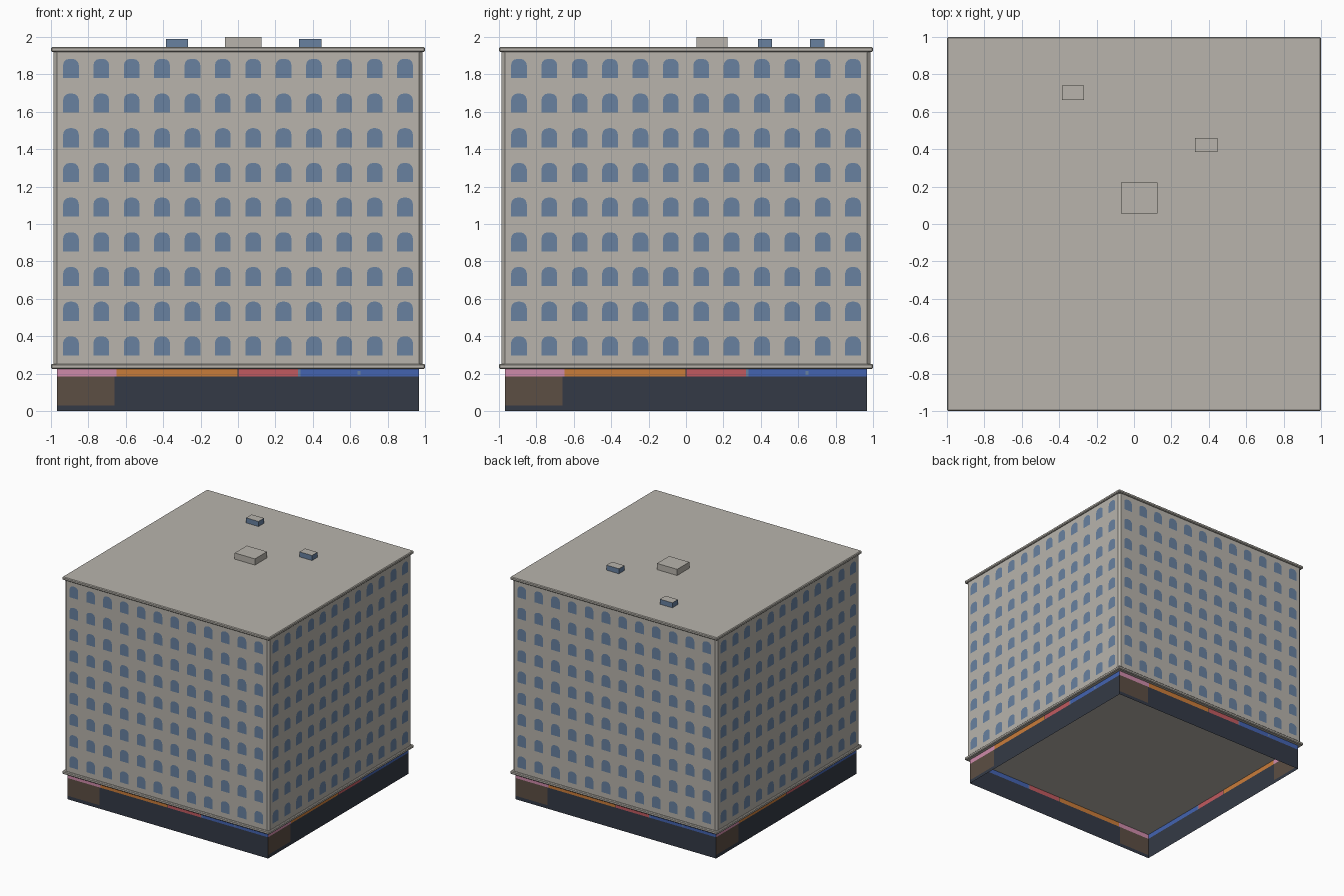
import bpy, bmesh, math
from mathutils import Matrix

if "Cube" in bpy.data.objects:
    bpy.data.objects.remove(bpy.data.objects["Cube"])


def material(name, rgb):
    """Flat material from 0-255 sRGB values."""
    m = bpy.data.materials.new(name)
    lin = [((c / 255 + 0.055) / 1.055) ** 2.4 for c in rgb]
    m.diffuse_color = (*lin, 1)
    m.use_nodes = True
    m.node_tree.nodes["Principled BSDF"].inputs["Base Color"].default_value = m.diffuse_color
    return m


STONE = material("warm_grey_stone", (184, 180, 172))
GLASS = material("window_blue", (104, 129, 160))
DARK = material("dark_shopfront", (52, 58, 70))
BROWN = material("brown_door", (92, 78, 67))
PINK = material("pink_sign", (207, 139, 170))
ORANGE = material("orange_sign", (201, 124, 58))
RED = material("red_sign", (192, 90, 96))
BLUE = material("blue_sign", (67, 99, 176))


def finish(name, bm, mats):
    me = bpy.data.meshes.new(name)
    bm.to_mesh(me)
    bm.free()
    for m in mats:
        me.materials.append(m)
    ob = bpy.data.objects.new(name, me)
    bpy.context.collection.objects.link(ob)
    return ob


def box(name, lo, hi, mats, bevel=0.0, top_index=0):
    """Box between two corners, with an optional chamfer and top material."""
    bm = bmesh.new()
    bmesh.ops.create_cube(bm, size=1)
    for v in bm.verts:
        v.co = [(a + b) / 2 + c * (b - a) for a, b, c in zip(lo, hi, v.co)]
    bm.normal_update()
    if bevel:
        bmesh.ops.bevel(bm, geom=bm.edges[:], offset=bevel, segments=1,
                        affect='EDGES')
    for f in bm.faces:
        if f.normal.z > 0.9:
            f.material_index = top_index
    return finish(name, bm, mats)


def four_sides(bm):
    """Repeat the front geometry on the other three sides."""
    front = bm.verts[:] + bm.edges[:] + bm.faces[:]
    for i in (1, 2, 3):
        dup = bmesh.ops.duplicate(bm, geom=front)["geom"]
        verts = [g for g in dup if isinstance(g, bmesh.types.BMVert)]
        bmesh.ops.rotate(bm, verts=verts, cent=(0, 0, 0),
                         matrix=Matrix.Rotation(i * math.pi / 2, 3, 'Z'))


def panel(bm, x0, x1, z0, z1, y, index):
    vs = [bm.verts.new(p) for p in
          ((x0, y, z0), (x1, y, z0), (x1, y, z1), (x0, y, z1))]
    bm.faces.new(vs).material_index = index


# Ground floor: open-bottomed shopfront walls with a band of coloured signs
B, SIGN_Z, TOP_Z = 0.968, 0.185, 0.228
shop_mats = [DARK, BROWN, PINK, ORANGE, RED, BLUE, GLASS]
bm = bmesh.new()
panel(bm, -B, -0.66, 0, 0.03, -B, 0)
panel(bm, -B, -0.66, 0.03, SIGN_Z, -B, 1)
panel(bm, -0.66, B, 0, SIGN_Z, -B, 0)
for x0, x1, index in ((-B, -0.65, 2), (-0.65, -0.003, 3), (-0.003, 0.003, 0),
                      (0.003, 0.32, 4), (0.32, 0.335, 6), (0.335, B, 5)):
    panel(bm, x0, x1, SIGN_Z, TOP_Z, -B, index)
panel(bm, 0.64, 0.655, 0.193, 0.215, -B - 0.002, 6)
four_sides(bm)
finish("shopfront_walls", bm, shop_mats)

# Main block with narrow chamfered corners
W, C = 0.987, 0.969
bm = bmesh.new()
outline = [(-C, -W), (C, -W), (W, -C), (W, C), (C, W), (-C, W), (-W, C), (-W, -C)]
base = bm.faces.new([bm.verts.new((x, y, 0.24)) for x, y in outline])
ext = bmesh.ops.extrude_face_region(bm, geom=[base])["geom"]
bmesh.ops.translate(bm, vec=(0, 0, 1.69),
                    verts=[g for g in ext if isinstance(g, bmesh.types.BMVert)])
bmesh.ops.recalc_face_normals(bm, faces=bm.faces[:])
finish("main_block", bm, [STONE])

# Ledge above the shops and roof slab
box("lower_ledge", (-1, -1, 0.225), (1, 1, 0.252), [STONE], bevel=0.006)
box("roof_slab", (-1, -1, 1.92), (1, 1, 1.946), [STONE], bevel=0.006)

# Windows: 12 x 9 flat panes with rounded tops on each side
HW, H, R = 0.042, 0.102, 0.034
pane = [(-HW, 0), (HW, 0)]
for sx, start in ((1, 0), (-1, 90)):
    for k in range(4):
        a = math.radians(start + 30 * k)
        pane.append((sx * (HW - R) + R * math.cos(a), H - R + R * math.sin(a)))
bm = bmesh.new()
for col in range(12):
    for row in range(9):
        cx, cz = (col - 5.5) * 0.1624, 0.297 + row * 0.1855
        bm.faces.new([bm.verts.new((cx + x, -W - 0.002, cz + z)) for x, z in pane])
four_sides(bm)
finish("windows", bm, [GLASS])

# Rooftop structures
box("roof_stair_housing", (-0.07, 0.055, 1.94), (0.125, 0.222, 2.0), [STONE])
box("roof_vent_back", (-0.386, 0.663, 1.94), (-0.266, 0.74, 1.99),
    [GLASS, STONE], top_index=1)
box("roof_vent_right", (0.326, 0.384, 1.94), (0.446, 0.46, 1.99),
    [GLASS, STONE], top_index=1)
